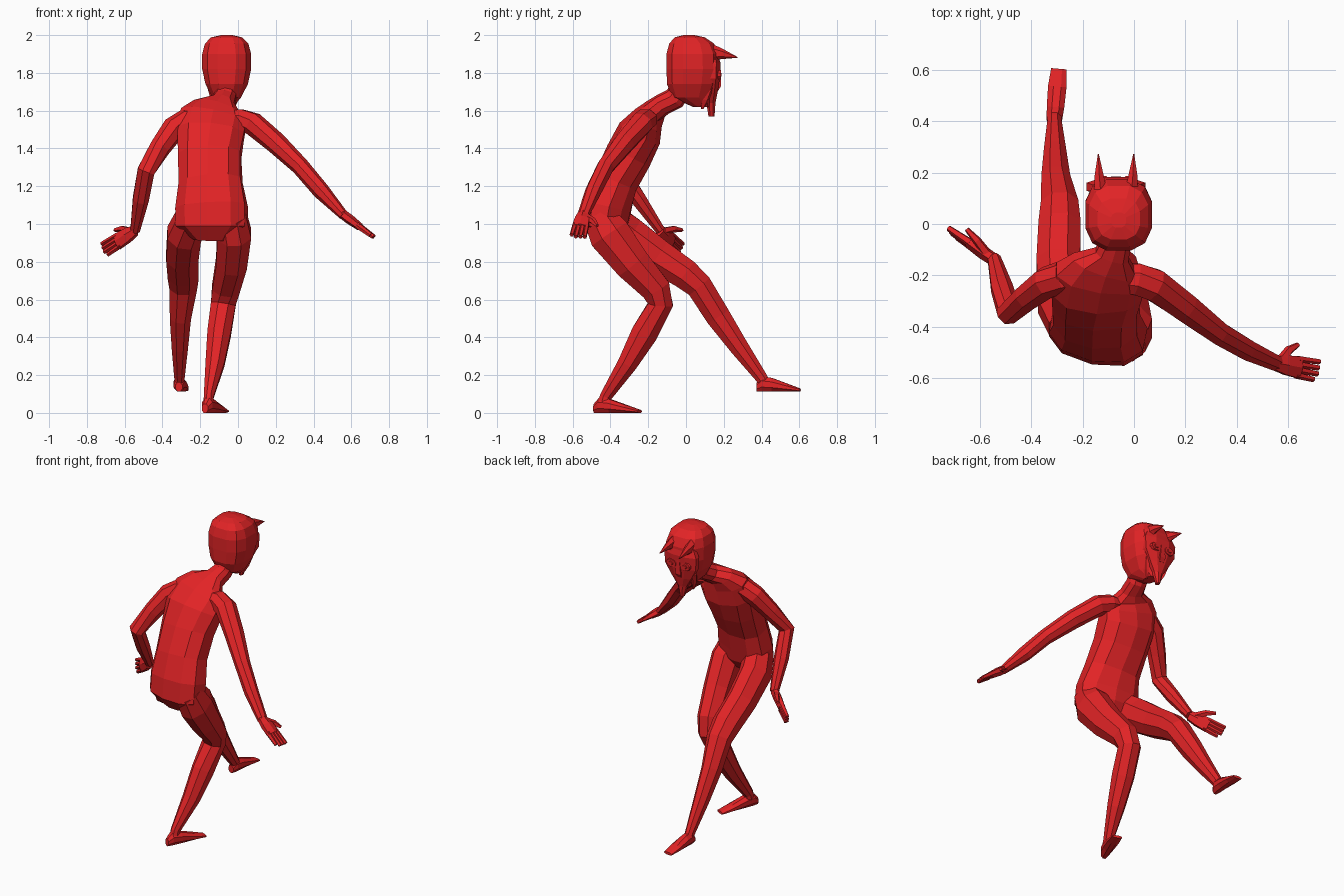
import bpy, bmesh, math
from mathutils import Vector

red = bpy.data.materials.new("devil red")
red.diffuse_color = (0.76, 0.017, 0.019, 1)


def finish(name, bm):
    bmesh.ops.recalc_face_normals(bm, faces=bm.faces[:])
    me = bpy.data.meshes.new(name)
    bm.to_mesh(me)
    bm.free()
    me.materials.append(red)
    ob = bpy.data.objects.new(name, me)
    bpy.context.collection.objects.link(ob)
    return ob


def loft(name, rings, side=(1, 0, 0), n=8, axis=None, power=1.0):
    """Skin n-sided rings (x, y, z, half width, half depth[, twist]) along their path."""
    bm = bmesh.new()
    pts = [Vector(r[:3]) for r in rings]
    k = 1 / math.cos(math.pi / n) if power == 1 else 1
    loops = []
    for i, r in enumerate(rings):
        a, b = pts[max(i - 1, 0)], pts[min(i + 1, len(pts) - 1)]
        if axis:
            t = Vector(axis)
        elif 0 < i < len(pts) - 1:
            t = (pts[i] - a).normalized() + (b - pts[i]).normalized()
        else:
            t = b - a
        t.normalize()
        u = Vector(side)
        u = (u - t * u.dot(t)).normalized()
        v = t.cross(u)
        if len(r) > 5:
            cw, sw = math.cos(r[5]), math.sin(r[5])
            u, v = u * cw + v * sw, v * cw - u * sw
        loop = []
        for j in range(n):
            q = 2 * math.pi * (j + 0.5) / n
            c, s = math.cos(q), math.sin(q)
            c = math.copysign(abs(c) ** power, c) * k
            s = math.copysign(abs(s) ** power, s) * k
            loop.append(bm.verts.new(pts[i] + u * c * r[3] + v * s * r[4]))
        loops.append(loop)
    for A, B in zip(loops, loops[1:]):
        for j in range(n):
            bm.faces.new((A[j], A[(j + 1) % n], B[(j + 1) % n], B[j]))
    bm.faces.new(loops[0])
    bm.faces.new(loops[-1])
    return finish(name, bm)


# Torso and neck, leaning forward, with the hips turned
loft("torso", [
    (-.14, -.42, .92, .10, .07, -.2), (-.14, -.43, .99, .195, .12, -.2), (-.14, -.415, 1.09, .195, .125, -.2),
    (-.145, -.375, 1.22, .172, .12, -.15), (-.15, -.305, 1.36, .172, .125, -.08), (-.145, -.245, 1.48, .185, .12),
    (-.13, -.2, 1.56, .185, .085), (-.11, -.165, 1.605, .14, .062), (-.085, -.12, 1.635, .07, .058),
    (-.07, -.06, 1.665, .06, .06), (-.06, -.01, 1.74, .06, .06)], n=10, power=.85)

# Head
loft("head", [
    (-.06, .08, 1.62, .035, .045), (-.06, .03, 1.67, .078, .105), (-.06, .033, 1.74, .115, .137),
    (-.06, .037, 1.82, .133, .144), (-.06, .035, 1.90, .133, .142), (-.06, .03, 1.955, .118, .122),
    (-.06, .02, 1.988, .085, .082), (-.06, .015, 2.0, .03, .03)], n=12, axis=(0, 0, 1), power=.75)

# Mask plate with a pointed chin, horns, eyes, nose and jaw prongs
mx = -.07
loft("mask", [
    (mx, .14, 1.90, .09, .03), (mx, .145, 1.85, .115, .038), (mx, .143, 1.77, .11, .036),
    (mx, .138, 1.70, .07, .03), (mx, .132, 1.64, .032, .024), (mx, .135, 1.57, .012, .016)],
    axis=(0, 0, 1))
loft("nose", [(mx, .165, 1.82, .01, .018), (mx, .165, 1.73, .02, .02), (mx, .16, 1.705, .015, .01)],
     n=4, axis=(0, 0, 1))
for s, side in ((-1, "left"), (1, "right")):
    loft(side + "_horn", [(mx + s * .06, .12, 1.908, .026, .045), (mx + s * .066, .19, 1.90, .017, .024),
                          (mx + s * .069, .272, 1.882, .002, .002)], n=6)
    ex = mx + s * .05
    loft(side + "_eye_ring", [(ex, .16, 1.79, .036, .028), (ex, .184, 1.79, .032, .024)], n=10)
    loft(side + "_eye", [(ex, .18, 1.79, .018, .014), (ex, .188, 1.79, .012, .009)], n=8)
    loft(side + "_jaw_prong", [(mx + s * .075, .125, 1.73, .015, .02), (mx + s * .06, .10, 1.66, .012, .018),
                               (mx + s * .045, .085, 1.61, .004, .006)], n=5)

# Arms
loft("right_arm", [
    (-.06, -.21, 1.56, .04, .055), (.01, -.215, 1.553, .055, .062), (.08, -.238, 1.53, .058, .062),
    (.2, -.325, 1.43, .053, .055),
    (.33, -.425, 1.305, .044, .044), (.44, -.49, 1.175, .042, .04), (.56, -.545, 1.045, .023, .03)],
    side=(0, 0, 1))
loft("left_arm", [
    (-.21, -.2, 1.56, .045, .055), (-.275, -.205, 1.55, .055, .06), (-.34, -.228, 1.505, .06, .058),
    (-.415, -.285, 1.4, .052, .05), (-.487, -.345, 1.28, .046, .044), (-.515, -.25, 1.13, .042, .04),
    (-.545, -.135, .965, .025, .025)])


# Hands: palm, four fingers and a thumb
def hand(name, wrist, tip, thumb_side, thumb_tip):
    w, t = Vector(wrist), Vector(tip)
    d = t - w
    a = Vector(thumb_side)
    a = (a - d * a.dot(d) / d.length_squared).normalized()
    loft(name + "_palm", [(*w, .027, .022), (*(w + d * .25), .038, .023), (*(w + d * .58), .043, .018)],
         side=a, n=6)
    for i, f in enumerate((-1, -.33, .33, 1)):
        base, end = w + d * .5 + a * f * .032, w + d * (.93 if i == 0 else 1) + a * f * .036
        loft(f"{name}_finger_{i + 1}", [(*base, .011, .014), (*end, .009, .01)], side=a, n=5)
    th = Vector(thumb_tip)
    loft(name + "_thumb", [(*(w + d * .12 + a * .01), .018, .017), (*(w.lerp(th, .6) + a * .008), .015, .014),
                           (*th, .008, .008)], side=a, n=5)


hand("right_hand", (.55, -.542, 1.055), (.717, -.572, .932), (.1, 1, 0), (.64, -.47, .99))
hand("left_hand", (-.545, -.14, .965), (-.712, -.03, .862), (-.1, .25, 1), (-.652, -.02, .968))

# Legs
loft("right_leg", [
    (-.04, -.46, 1.04, .085, .085), (-.02, -.405, .945, .09, .11), (-.035, -.285, .79, .082, .095),
    (-.065, -.16, .655, .073, .078), (-.078, -.135, .575, .066, .066), (-.10, -.22, .42, .062, .07),
    (-.122, -.31, .26, .05, .052), (-.155, -.425, .085, .026, .032), (-.155, -.435, .04, .028, .035)])
loft("left_leg", [
    (-.25, -.39, 1.02, .085, .085), (-.285, -.31, .945, .09, .10), (-.295, -.15, .83, .085, .09),
    (-.29, -.005, .735, .082, .08), (-.29, .07, .67, .073, .07), (-.305, .17, .51, .056, .065),
    (-.308, .28, .35, .043, .05), (-.31, .4, .185, .027, .032), (-.31, .42, .15, .028, .03)])


# Feet: heel to toe, flat on the sole
def foot(name, heel, toe, sole):
    h, t = Vector((*heel, sole)), Vector((*toe, sole))
    d = t - h
    rings = []
    for f, w, z in ((0, .018, .024), (.12, .03, .04), (.35, .034, .036), (.7, .036, .021), (1, .03, .008)):
        p = h + d * f
        rings.append((p.x, p.y, sole + z, w, z))
    loft(name, rings, side=d.cross(Vector((0, 0, 1))), axis=d)


foot("right_foot", (-.175, -.485), (-.075, -.245), 0)
foot("left_foot", (-.313, .375), (-.293, .605), .113)
